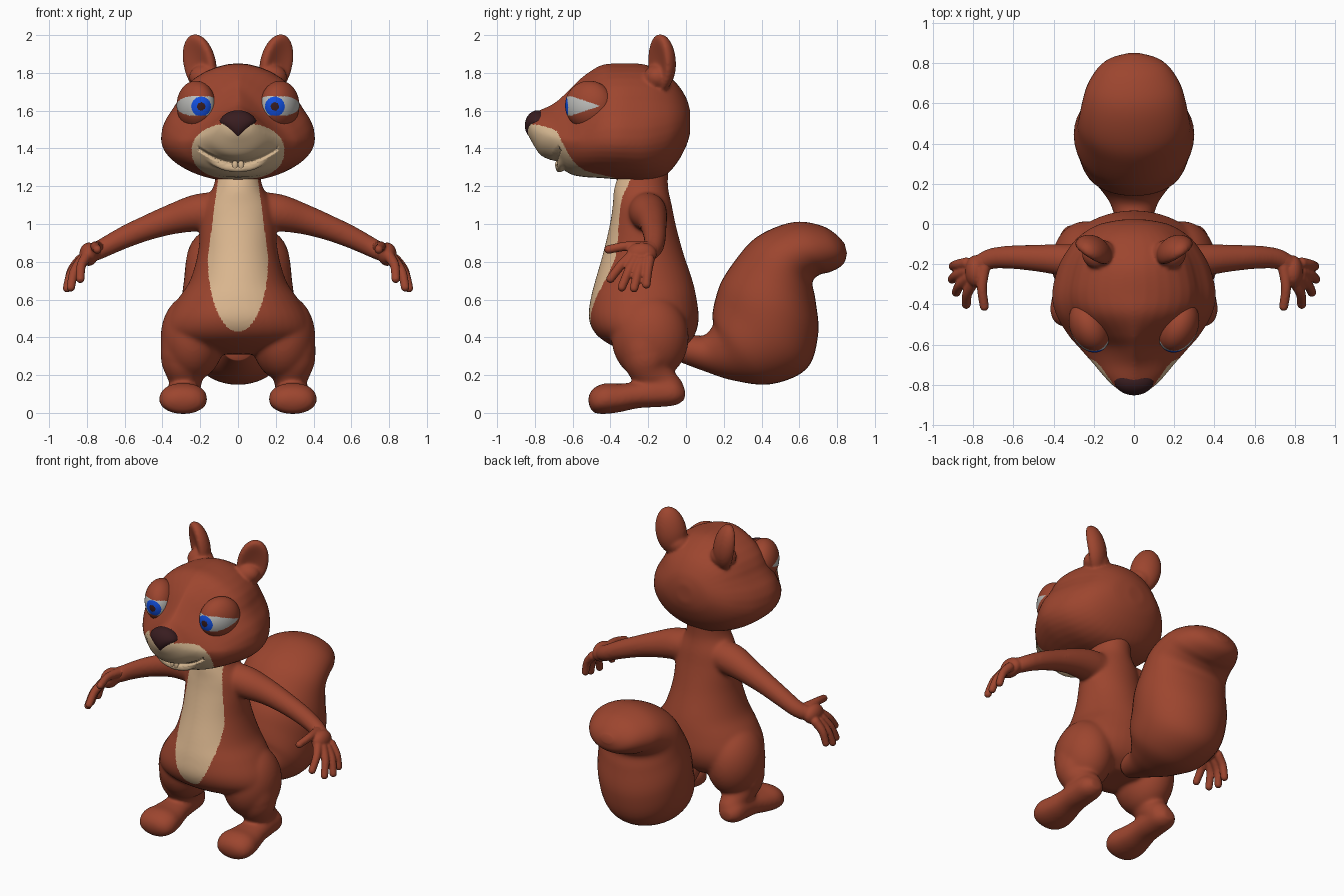
import bpy, bmesh, math
from mathutils import Matrix, Vector

if "Cube" in bpy.data.objects:
    bpy.data.objects.remove(bpy.data.objects["Cube"])


def mat(name, r, g, b):
    m = bpy.data.materials.new(name)
    m.diffuse_color = (r, g, b, 1)
    m.use_nodes = True
    m.node_tree.nodes["Principled BSDF"].inputs["Base Color"].default_value = m.diffuse_color
    return m


FUR = mat("red brown fur", 0.335, 0.06, 0.028)
BELLY = mat("belly cream", 0.72, 0.48, 0.28)
MUZZLE = mat("muzzle cream", 0.66, 0.47, 0.28)
DARK = mat("dark nose", 0.04, 0.012, 0.014)
WHITE = mat("eye white", 0.52, 0.52, 0.50)
BLUE = mat("iris blue", 0.006, 0.08, 0.75)


def spline(rows, n=6):
    """Catmull-Rom interpolation of tuples."""
    out = []
    for i in range(len(rows) - 1):
        a, b, c, d = (rows[max(i - 1, 0)], rows[i], rows[i + 1], rows[min(i + 2, len(rows) - 1)])
        for k in range(n):
            t = k / n
            out.append([0.5 * (2 * q + (r - p) * t + (2 * p - 5 * q + 4 * r - s) * t * t
                               + (3 * q - p - 3 * r + s) * t ** 3) for p, q, r, s in zip(a, b, c, d)])
    return out + [list(rows[-1])]


def skin(bm, rings):
    vs = [[bm.verts.new(p) for p in ring] for ring in rings]
    for a, b in zip(vs, vs[1:]):
        for i in range(len(a)):
            j = (i + 1) % len(a)
            bm.faces.new((a[i], a[j], b[j], b[i]))
    bm.faces.new(vs[0][::-1])
    bm.faces.new(vs[-1])


def loft(bm, rows, cx=0, sides=40):
    """Rows: end A (y, z), end B (y, z), half width, widest fraction from B, A-side roundness."""
    rings = []
    for ay, az, by, bz, hw, f, p in spline(rows):
        ring = []
        for k in range(sides):
            t = 2 * math.pi * k / sides
            c, s = math.cos(t), math.sin(t)
            e = 2 / p if s > 0 else 1
            u = f + (1 - f) * s ** e if s > 0 else f + f * s
            x = math.copysign(abs(c) ** e, c) * hw
            ring.append((cx + x, by + (ay - by) * u, bz + (az - bz) * u))
        rings.append(ring)
    skin(bm, rings)


def ball(bm, c, r, rot=Matrix.Identity(4), side=1):
    m = Matrix.Diagonal((side, 1, 1, 1)) @ Matrix.Translation(c) @ rot @ Matrix.Diagonal((*r, 1))
    return bmesh.ops.create_uvsphere(bm, u_segments=32, v_segments=20, radius=1, matrix=m)["verts"]


def tube(bm, pts, side=1):
    """Round limb through (x, y, z, radius) points with ball ends."""
    pts = [(p[0] * side, *p[1:]) for p in spline(pts)]
    rings = []
    for i, p in enumerate(pts):
        d = Vector(pts[min(i + 1, len(pts) - 1)][:3]) - Vector(pts[max(i - 1, 0)][:3])
        q = d.to_track_quat('Z', 'Y')
        rings.append([Vector(p[:3]) + q @ Vector((p[3] * math.cos(a), p[3] * math.sin(a), 0))
                      for a in [2 * math.pi * k / 20 for k in range(20)]])
    skin(bm, rings)
    for p in (pts[0], pts[-1]):
        ball(bm, p[:3], [p[3]] * 3)


def finish(name, bm, mats, rule=None, voxel=0, iters=0, shape=None):
    """Make the object, melt its parts together, then colour faces by rule."""
    bmesh.ops.recalc_face_normals(bm, faces=bm.faces)
    me = bpy.data.meshes.new(name)
    bm.to_mesh(me)
    bm.free()
    ob = bpy.data.objects.new(name, me)
    bpy.context.collection.objects.link(ob)
    if voxel:
        r = ob.modifiers.new("melt", 'REMESH')
        r.mode, r.voxel_size = 'VOXEL', voxel
        s = ob.modifiers.new("soften", 'SMOOTH')
        s.factor, s.iterations = 0.5, iters
        bpy.context.view_layer.update()
        me = bpy.data.meshes.new_from_object(ob.evaluated_get(bpy.context.evaluated_depsgraph_get()))
        ob.modifiers.clear()
        ob.data = me
    if shape:
        for v in me.vertices:
            shape(v.co)
    me.materials.clear()
    for m in mats:
        me.materials.append(m)
    for p in me.polygons:
        p.use_smooth = True
        p.material_index = rule(p.center) if rule else 0
    return ob


# body: torso, thighs, legs, feet and arms melted into one skin
bm = bmesh.new()
loft(bm, [(a, z, b, z, w, 0.5, 2) for z, a, b, w in [
    (1.32, -.33, -.09, .11), (1.20, -.378, -.095, .13), (1.10, -.388, -.075, .185), (1.0, -.403, -.055, .2),
    (.85, -.438, -.015, .212), (.70, -.481, .035, .255), (.60, -.506, .057, .32), (.50, -.515, .068, .375),
    (.42, -.48, .05, .385), (.36, -.40, .01, .33), (.31, -.29, -.06, .15)]])
for s in (1, -1):
    ball(bm, (.24, -.19, .40), (.17, .205, .23), side=s)
    tube(bm, [(.25, -.22, .42, .15), (.285, -.215, .31, .13), (.28, -.19, .23, .11),
              (.275, -.13, .17, .086), (.275, -.09, .13, .078)], s)
    loft(bm, [(y, t, y, b, w, 0.45, 2.3) for y, t, b, w in [
        (-.005, .13, .07, .04), (-.055, .175, .04, .08), (-.15, .185, .03, .088), (-.25, .165, .025, .095),
        (-.35, .155, .004, .116), (-.43, .157, -.006, .128), (-.49, .13, .002, .105), (-.517, .09, .05, .05)]],
        cx=.29 * s)
    tube(bm, [(.08, -.21, 1.07, .1), (.21, -.20, 1.06, .1), (.35, -.18, 1.025, .081), (.48, -.17, .98, .068),
              (.6, -.165, .93, .06), (.7, -.17, .88, .053), (.75, -.19, .855, .05)], s)


def belly_rule(c):
    dz = c.z - .82
    w = .16 - .13 * dz if dz > 0 else .16 * math.sqrt(max(0, 1 - (dz / .39) ** 2))
    return int(c.y < -.25 and abs(c.x) < w)


finish("body", bm, [FUR, BELLY], belly_rule, .0085, 30)

# hands: wrist and palm, four fingers and a thumb on each side
bm = bmesh.new()
for s in (1, -1):
    tube(bm, [(.66, -.168, .90, .046), (.73, -.18, .868, .046), (.785, -.215, .84, .05)], s)
    ball(bm, (.79, -.235, .84), (.05, .08, .062), side=s)
    for base, tip in [((.80, -.29, .83), (.835, -.40, .71)), ((.825, -.27, .81), (.885, -.34, .665)),
                      ((.835, -.235, .80), (.905, -.275, .66)), ((.835, -.195, .81), (.90, -.21, .68)),
                      ((.745, -.22, .88), (.745, -.41, .865))]:
        mid = [(a + b) / 2 for a, b in zip(base, tip)]
        tube(bm, [(*base, .029), (mid[0] + .012, mid[1], mid[2] + .01, .025), (*tip, .023)], s)
finish("hands", bm, [FUR], None, .0065, 5)

# tail: swept loft with the tip curling back
bm = bmesh.new()
loft(bm, [(*r, 0.5, 2) for r in [
    (0, .42, -.06, .28, .08), (.09, .41, .10, .22, .115), (.14, .46, .25, .172, .18), (.14, .52, .45, .152, .25),
    (.155, .60, .64, .235, .285), (.19, .70, .70, .42, .30), (.27, .82, .685, .60, .285), (.36, .92, .67, .69, .275),
    (.48, .985, .705, .73, .26), (.60, 1.012, .76, .745, .235), (.72, .99, .812, .77, .185),
    (.795, .945, .84, .80, .125), (.84, .895, .852, .845, .04)]])
finish("tail", bm, [FUR])

# head: lofted skull and muzzle, dished ears and a lower lip
bm = bmesh.new()
loft(bm, [(y, t, y, b, w, (m - b) / (t - b), p) for y, t, b, w, m, p in [
    (.022, 1.60, 1.48, .06, 1.54, 2), (.0, 1.67, 1.41, .17, 1.53, 2), (-.05, 1.745, 1.32, .26, 1.5, 2),
    (-.12, 1.80, 1.25, .325, 1.47, 2), (-.22, 1.845, 1.225, .38, 1.45, 1.9), (-.35, 1.85, 1.235, .408, 1.45, 1.9),
    (-.45, 1.84, 1.243, .388, 1.45, 1.75), (-.55, 1.778, 1.25, .33, 1.44, 1.35), (-.62, 1.71, 1.268, .27, 1.44, 1.15),
    (-.70, 1.64, 1.33, .20, 1.46, 1.25), (-.77, 1.605, 1.365, .14, 1.48, 1.6), (-.82, 1.58, 1.44, .085, 1.51, 2),
    (-.84, 1.55, 1.48, .03, 1.515, 2)]])
for s in (1, -1):
    rot = Matrix.Rotation(math.radians(12), 4, 'Y') @ Matrix.Rotation(math.radians(35), 4, 'Z')
    m = Matrix.Diagonal((s, 1, 1, 1)) @ Matrix.Translation((.205, -.135, 1.848)) @ rot
    ear = ball(bm, (0, 0, 0), (1, 1, 1))
    for v in ear:
        x, y, z = v.co
        if y < 0:
            y *= 1 - .8 * abs(y)
        v.co = m @ Vector((x * .096, y * .075 - .02 * (z < 0) * z * z, z * .16))
    ball(bm, (.175, -.15, 1.775), (.085, .075, .07), side=s)
tube(bm, [(-.19, -.645, 1.372, .012), (-.1, -.664, 1.312, .019), (0, -.67, 1.292, .02),
          (.1, -.664, 1.312, .019), (.19, -.645, 1.372, .012)])


def face_shape(co):
    # narrow the temples above the cheeks, press the mouth line into the muzzle
    co.x *= 1 - .07 * math.exp(-((co.z - 1.64) / .08) ** 2)
    if co.y < -.5 and abs(co.x) < .21:
        d = (co.z - 1.326 - 1.7 * co.x ** 2) / .013
        co.y += .025 * max(0, 1 - d * d)


def muzzle_rule(c):
    return int(c.y < -.38 and (abs(c.x) / .245) ** 2.3 + (abs(c.z - 1.385) / .15) ** 2.3 < 1)


finish("head", bm, [FUR, MUZZLE], muzzle_rule, .0085, 10, face_shape)

# nose: ball narrowing downwards
bm = bmesh.new()
for v in ball(bm, (0, -.785, 1.522), (.1, .068, .08)):
    v.co.x *= 0.66 + 0.36 * min(1, max(-.6, (v.co.z - 1.50) / .04))
finish("nose", bm, [DARK])

# front teeth
bm = bmesh.new()
for s in (1, -1):
    ball(bm, (.016 * s, -.68, 1.312), (.016, .013, .026))
finish("front_teeth", bm, [MUZZLE])


# eyes: heavy lidded balls with a wedge-shaped opening
def eye_rule(c):
    x = abs(c.x)
    gap = .051 * min(1, (-.455 - c.y) / .15)
    if abs(c.z - 1.625) > gap:
        return 0
    d = math.hypot(x - .195, c.z - 1.622)
    return 3 if d < .022 else 2 if d < .052 else 1


for s, name in ((1, "left_eye"), (-1, "right_eye")):
    bm = bmesh.new()
    m = Matrix.Translation((.222 * s, -.512, 1.628)) @ Matrix.Diagonal((.1, .128, .13, 1))
    bmesh.ops.create_icosphere(bm, subdivisions=6, radius=1, matrix=m)
    for v in bm.verts:
        v.co.x += s * .2 * (v.co.y + .51)
    finish(name, bm, [FUR, WHITE, BLUE, DARK], eye_rule)
